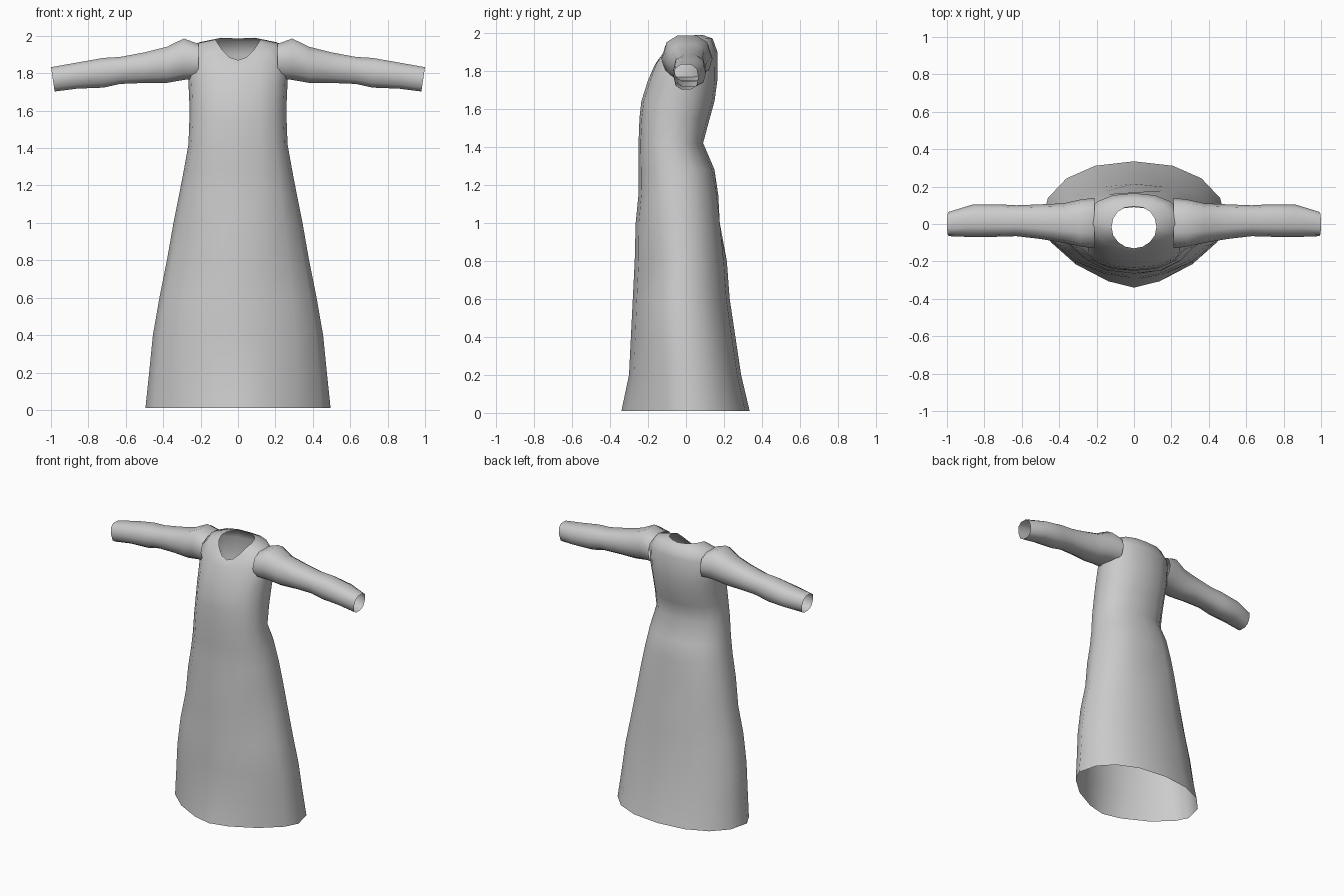
import bpy
import bmesh
from math import cos, sin, pi, copysign, radians, exp

old = bpy.data.objects.get("Cube")
if old:
    bpy.data.objects.remove(old, do_unlink=True)

cloth = bpy.data.materials.new("light grey cloth")
cloth.use_nodes = True
GREY = (0.6, 0.6, 0.6, 1)
cloth.diffuse_color = GREY
cloth.node_tree.nodes["Principled BSDF"].inputs["Base Color"].default_value = GREY


def rounded(angle, power):
    """Point on a unit superellipse."""
    c, s = cos(angle), sin(angle)
    return (copysign(abs(c) ** (2 / power), c),
            copysign(abs(s) ** (2 / power), s))


def loft(name, rings):
    """Open tube of quads through rings with equal point counts."""
    bm = bmesh.new()
    loops = [[bm.verts.new(point) for point in ring] for ring in rings]
    for low, high in zip(loops, loops[1:]):
        for i in range(len(low)):
            j = (i + 1) % len(low)
            bm.faces.new((low[i], low[j], high[j], high[i]))
    mesh = bpy.data.meshes.new(name)
    bm.to_mesh(mesh)
    bm.free()
    obj = bpy.data.objects.new(name, mesh)
    bpy.context.collection.objects.link(obj)
    mesh.materials.append(cloth)
    return obj


def smooth(obj, angle):
    bpy.ops.object.select_all(action="DESELECT")
    obj.select_set(True)
    bpy.context.view_layer.objects.active = obj
    bpy.ops.object.shade_smooth_by_angle(angle=radians(angle))


def bump(value, centre, spread):
    return exp(-((value - centre) / spread) ** 2)


def gown_ring(z, half_width, front, back, power, side_rise=0, back_rise=0):
    """Cross-section of the gown; the rises lift its sides and back."""
    middle = (front + back) / 2
    points = []
    for i in range(SIDES):
        angle = 2 * pi * i / SIDES
        is_back = sin(angle) > 0
        u, v = rounded(angle, 2.2 if is_back else power)
        x = half_width * u
        y = middle + v * (back - front) / 2
        # Shallow folds at the front thighs and the lower back
        if is_back:
            y -= 0.03 * bump(x, 0, 0.08) * bump(z, 1.02, 0.1)
        else:
            y += 0.03 * bump(abs(x), 0.28, 0.08) * bump(z, 0.8, 0.15)
        lift = side_rise * u * u + (back_rise * v * v if is_back else 0)
        points.append((x, y, z + lift))
    return points


# Gown: height, half width, front, back, front fullness, optional rises
SIDES = 16
GOWN = [
    (0.01, 0.495, -0.34, 0.335, 1.5),
    (0.2, 0.475, -0.30, 0.29, 1.7),
    (0.4, 0.455, -0.29, 0.26, 1.8),
    (0.6, 0.42, -0.28, 0.23, 1.9),
    (0.8, 0.38, -0.27, 0.215, 2),
    (1, 0.345, -0.265, 0.195, 2.1),
    (1.15, 0.315, -0.25, 0.175, 2.2),
    (1.28, 0.29, -0.25, 0.15, 2.3),
    (1.42, 0.265, -0.25, 0.09, 2.4),
    (1.55, 0.26, -0.245, 0.125, 2.4),
    (1.64, 0.26, -0.235, 0.15, 2.4),
    (1.75, 0.265, -0.2, 0.165, 2.4),
    (1.83, 0.27, -0.165, 0.165, 2.2, 0.06, 0.07),
    (1.86, 0.22, -0.145, 0.14, 2, 0.1, 0.11),
    (1.87, 0.12, -0.13, 0.095, 2, 0.11, 0.115),
]
gown = loft("gown", [gown_ring(*row) for row in GOWN])
smooth(gown, 60)


def sleeve_ring(x, bottom, top, front, back):
    points = []
    for i in range(10):
        u, v = rounded(2 * pi * i / 10, 2.6)
        # Cuff leans slightly inward towards its lower edge
        lean = 0.01 * (v - 1) if x > 0.95 else 0
        points.append((x + lean, (front + back) / 2 + u * (back - front) / 2,
                       (bottom + top) / 2 + v * (top - bottom) / 2))
    return points


# Left sleeve: distance out, bottom, top, front, back; mirrored to the right
SLEEVE = [
    (0.21, 1.77, 1.96, -0.13, 0.14),
    (0.29, 1.76, 1.99, -0.12, 0.13),
    (0.38, 1.745, 1.945, -0.1, 0.11),
    (0.5, 1.745, 1.915, -0.08, 0.105),
    (0.63, 1.74, 1.89, -0.065, 0.1),
    (0.72, 1.72, 1.885, -0.068, 0.105),
    (0.86, 1.715, 1.86, -0.07, 0.105),
    (1, 1.7, 1.835, -0.065, 0.065),
]
sleeves = loft("sleeves", [sleeve_ring(*row) for row in SLEEVE])
smooth(sleeves, 60)
mirror = sleeves.modifiers.new("right sleeve", "MIRROR")
mirror.use_axis = (True, False, False)
